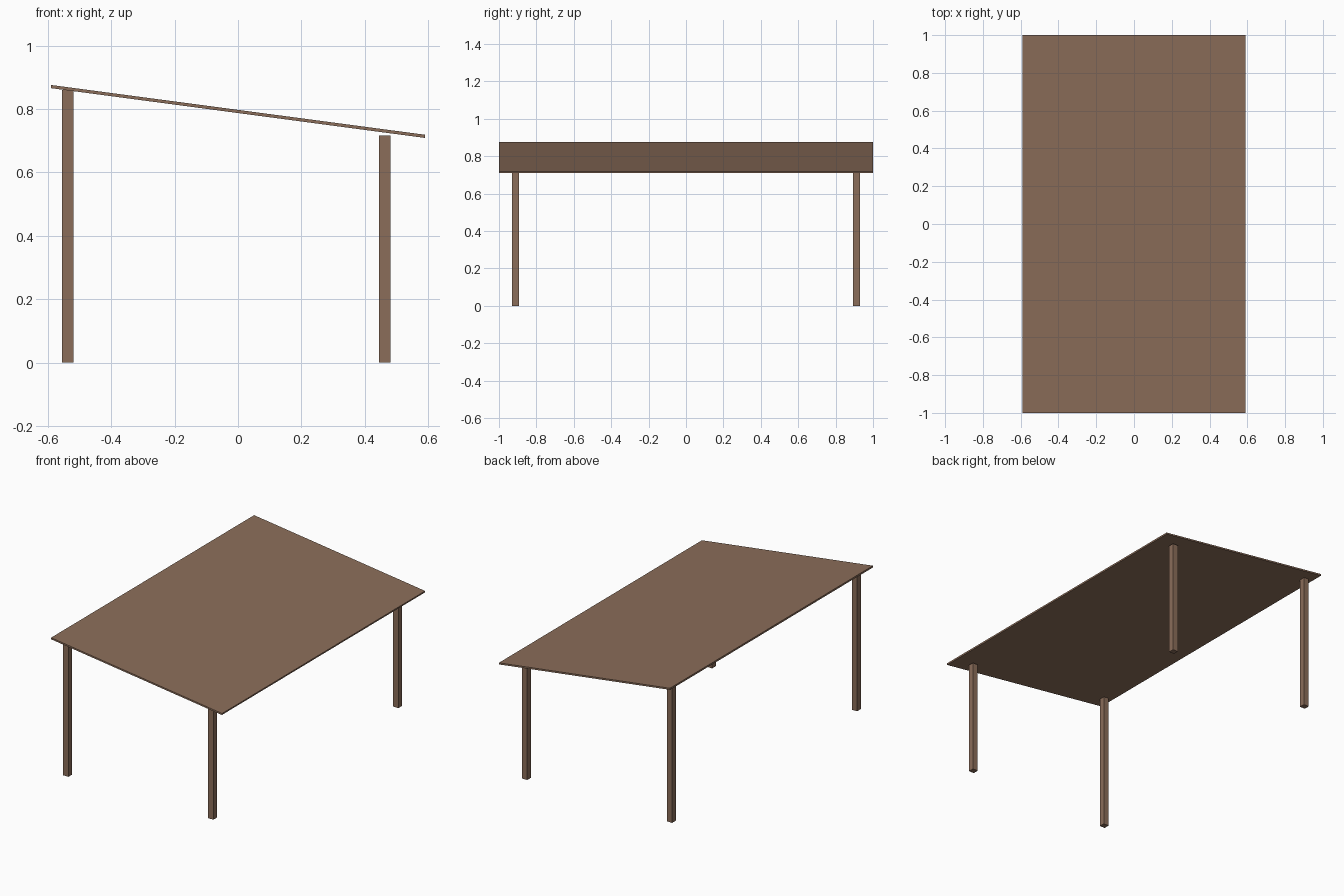
import bpy
import math

if "Cube" in bpy.data.objects:
    bpy.data.objects.remove(bpy.data.objects["Cube"])

# One wood colour for the whole canopy
wood = bpy.data.materials.new("brown_wood")
wood.diffuse_color = (0.26, 0.155, 0.102, 1.0)
wood.use_nodes = True
wood.node_tree.nodes["Principled BSDF"].inputs["Base Color"].default_value = wood.diffuse_color


def box(name, size, location, tilt=0.0):
    """Box with real dimensions, optionally tilted about the y axis."""
    bpy.ops.mesh.primitive_cube_add(size=1, location=location)
    obj = bpy.context.object
    obj.name = name
    obj.scale = size
    bpy.ops.object.transform_apply(location=False, rotation=False, scale=True)
    obj.rotation_euler.y = tilt
    obj.data.materials.append(wood)
    return obj


# Thin sloping roof panel, high on the left and low on the right
slope = math.atan2(0.157, 1.18)
box("roof_panel", (1.19, 2.0, 0.01), (0, 0, 0.7925), slope)

# Two tall posts on the left, two short posts on the right
POST = 0.036
for side, x, height in (("tall", -0.537, 0.86), ("short", 0.463, 0.716)):
    for end, y in (("front", -0.911), ("back", 0.911)):
        box(f"{side}_post_{end}", (POST, POST, height), (x, y, height / 2))
